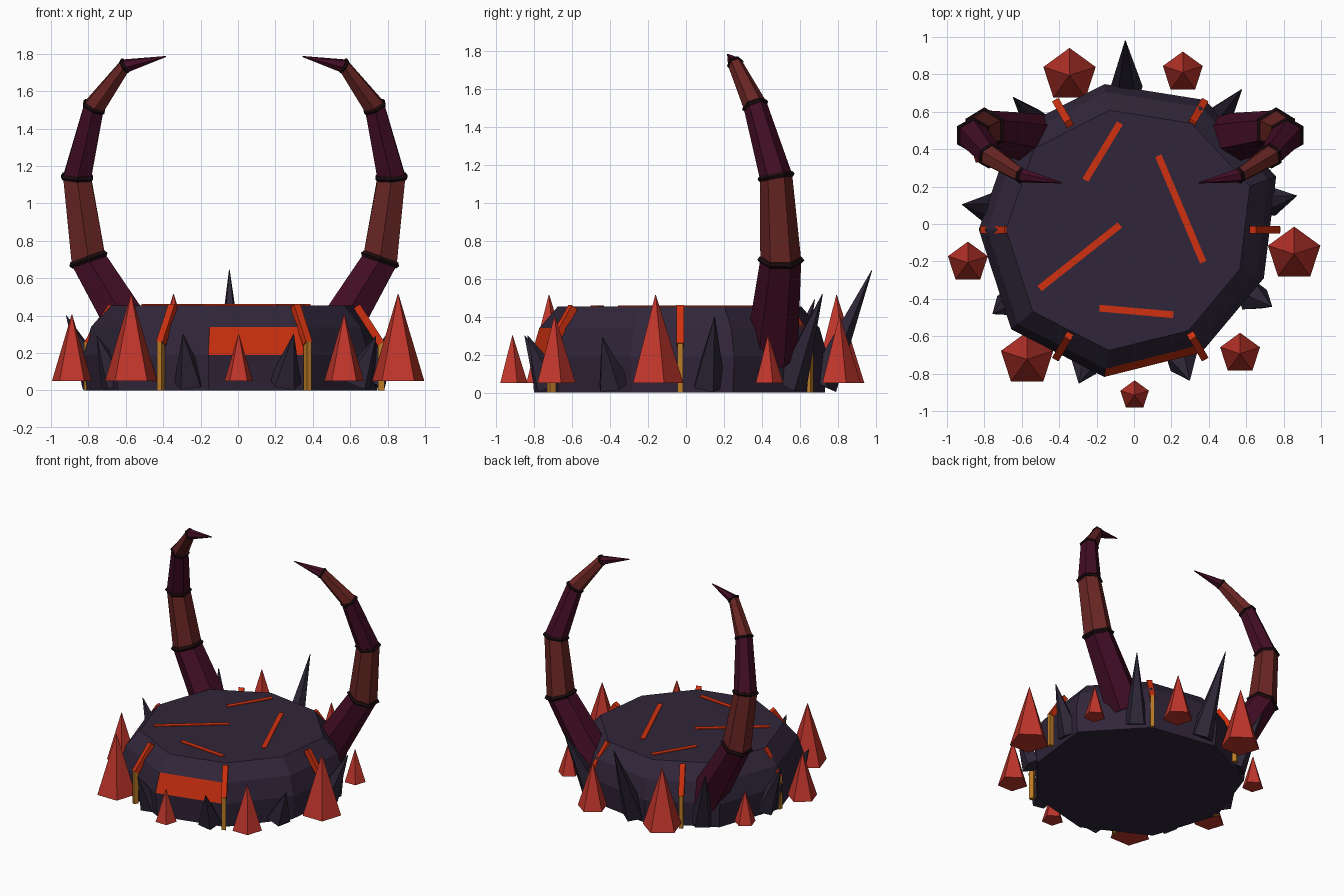
import bpy, bmesh, math
from mathutils import Vector, Matrix

cube = bpy.data.objects.get("Cube")
if cube:
    bpy.data.objects.remove(cube, do_unlink=True)

CENTRE = Vector((-0.02, -0.03, 0))
UP = Vector((0, 0, 1))


def material(name, r, g, b):
    m = bpy.data.materials.new(name)
    m.use_nodes = True
    m.diffuse_color = (r, g, b, 1)
    node = m.node_tree.nodes["Principled BSDF"]
    node.inputs["Base Color"].default_value = (r, g, b, 1)
    node.inputs["Roughness"].default_value = 0.8
    return m


STONE = material("dark violet stone", 0.030, 0.019, 0.042)
SPIKE = material("dark spike stone", 0.026, 0.019, 0.038)
RED = material("red crystal", 0.52, 0.036, 0.024)
ORANGE = material("glowing orange", 0.62, 0.030, 0.005)
AMBER = material("amber metal", 0.50, 0.20, 0.02)
BROWN = material("horn brown", 0.14, 0.019, 0.017)
MAROON = material("horn maroon", 0.055, 0.004, 0.018)
BAND = material("band black", 0.010, 0.003, 0.004)


def polar(radius, degrees, z=0.0):
    a = math.radians(degrees)
    return Vector((radius * math.cos(a), radius * math.sin(a), z))


def loft(name, rings, *mats):
    """Skin rings of points into a closed flat-shaded solid."""
    bm = bmesh.new()
    loops = [[bm.verts.new(p + CENTRE) for p in ring] for ring in rings]
    n = len(loops[0])
    for low, high in zip(loops, loops[1:]):
        for i in range(n):
            j = (i + 1) % n
            bm.faces.new((low[i], low[j], high[j], high[i]))
    bm.faces.new(loops[0][::-1])
    bm.faces.new(loops[-1])
    bmesh.ops.recalc_face_normals(bm, faces=bm.faces)
    mesh = bpy.data.meshes.new(name)
    bm.to_mesh(mesh)
    bm.free()
    for m in mats:
        mesh.materials.append(m)
    obj = bpy.data.objects.new(name, mesh)
    bpy.context.collection.objects.link(obj)
    return obj


def circle(centre, axis, radius, sides, start=90):
    turn = UP.rotation_difference(axis)
    return [centre + turn @ polar(radius, start + 360 * i / sides) for i in range(sides)]


def cone(name, base, tip, radius, mat):
    axis = (tip - base).normalized()
    loft(name, [circle(base, axis, radius, 5), circle(tip, axis, 0.002, 5)], mat)


def beam(name, a, b, side, width, depth, mat):
    """Box from a to b, with its width along the side direction."""
    side = side.normalized() * width / 2
    other = (b - a).cross(side).normalized() * depth / 2
    ends = [[p + side + other, p - side + other, p - side - other, p + side - other]
            for p in (a, b)]
    loft(name, ends, mat)


# Rough nine-sided platform with a bevelled rim
radii = [0.83, 0.80, 0.79, 0.82, 0.81, 0.83, 0.80, 0.76, 0.76]
levels = [(0, 0.98), (0.19, 1.0), (0.34, 0.945), (0.455, 0.82)]
platform = loft("platform",
                [[polar(r * s, 20 + 40 * i, z) for i, r in enumerate(radii)]
                 for z, s in levels], STONE, ORANGE)

# Glowing front panel: the face in the upper wall band that looks forward
for face in platform.data.polygons:
    c = face.center
    if 0.2 < c.z < 0.3 and c.y < -0.6 and c.x > 0:
        face.material_index = 1

# Glowing cracks lying on the top
cracks = [((-0.26, 0.235), (-0.075, 0.54)), ((0.13, 0.365), (0.37, -0.205)),
          ((-0.075, -0.005), (-0.505, -0.345)), ((-0.185, -0.45), (0.21, -0.485))]
for i, (a, b) in enumerate(cracks):
    a, b = [Vector((*p, 0.456)) - CENTRE for p in (a, b)]
    beam(f"crack_{i + 1}", a, b, (b - a).cross(UP), 0.036, 0.009, ORANGE)

# Six posts, each with a glowing brace over the rim
for i in range(6):
    angle = 60 * i
    side = polar(1, angle + 90)
    beam(f"post_{i + 1}", polar(0.785, angle), polar(0.785, angle, 0.26),
         side, 0.03, 0.035, AMBER)
    beam(f"brace_{i + 1}", polar(0.785, angle, 0.25), polar(0.655, angle, 0.45),
         side, 0.04, 0.04, ORANGE)

# Ring of red crystals in three repeating sizes
sizes = [(0.08, 0.25), (0.112, 0.355), (0.147, 0.465)]
for i in range(9):
    radius, height = sizes[i % 3]
    base = polar(0.886, 31.5 + 40 * i, 0.05)
    cone(f"red_crystal_{i + 1}", base, base + UP * height, radius, RED)

# Outward-leaning dark spikes, tallest at the back
heights = [0.40, 0.52, 0.645, 0.49, 0.40, 0.29, 0.30, 0.30, 0.29]
for i, h in enumerate(heights):
    angle = 11.5 + 40 * i
    cone(f"dark_spike_{i + 1}", polar(0.74, angle, 0.04),
         polar(0.74 + 0.42 * h, angle, h), 0.09, SPIKE)

# Pair of curved horns: x, y, z and radius at each joint
joints = [(0.48, 0.48, 0.20, 0.14), (0.78, 0.53, 0.70, 0.108),
          (0.84, 0.505, 1.14, 0.086), (0.75, 0.395, 1.515, 0.063),
          (0.585, 0.29, 1.735, 0.040), (0.365, 0.25, 1.785, 0.003)]
for label, s in (("left", 1), ("right", -1)):
    points = [Vector((s * x, y, z)) for x, y, z, r in joints]
    width = [j[3] for j in joints]
    # Direction at each joint, averaged from the segments on either side
    steps = [(b - a).normalized() for a, b in zip(points, points[1:])]
    axes = [steps[0]] + [(a + b).normalized() for a, b in zip(steps, steps[1:])] + [steps[-1]]
    for k in range(len(points) - 1):
        loft(f"{label}_horn_segment_{k + 1}",
             [circle(points[k], axes[k], width[k], 6),
              circle(points[k + 1], axes[k + 1], width[k + 1], 6)],
             BROWN if k % 2 else MAROON)
    for k in range(1, len(points) - 1):
        t = 0.10 * width[k] + 0.006
        loft(f"{label}_horn_band_{k}",
             [circle(points[k] + axes[k] * d * t, axes[k], width[k] * f, 6)
              for d, f in ((-1, 1.03), (0, 1.15), (1, 1.03))], BAND)
